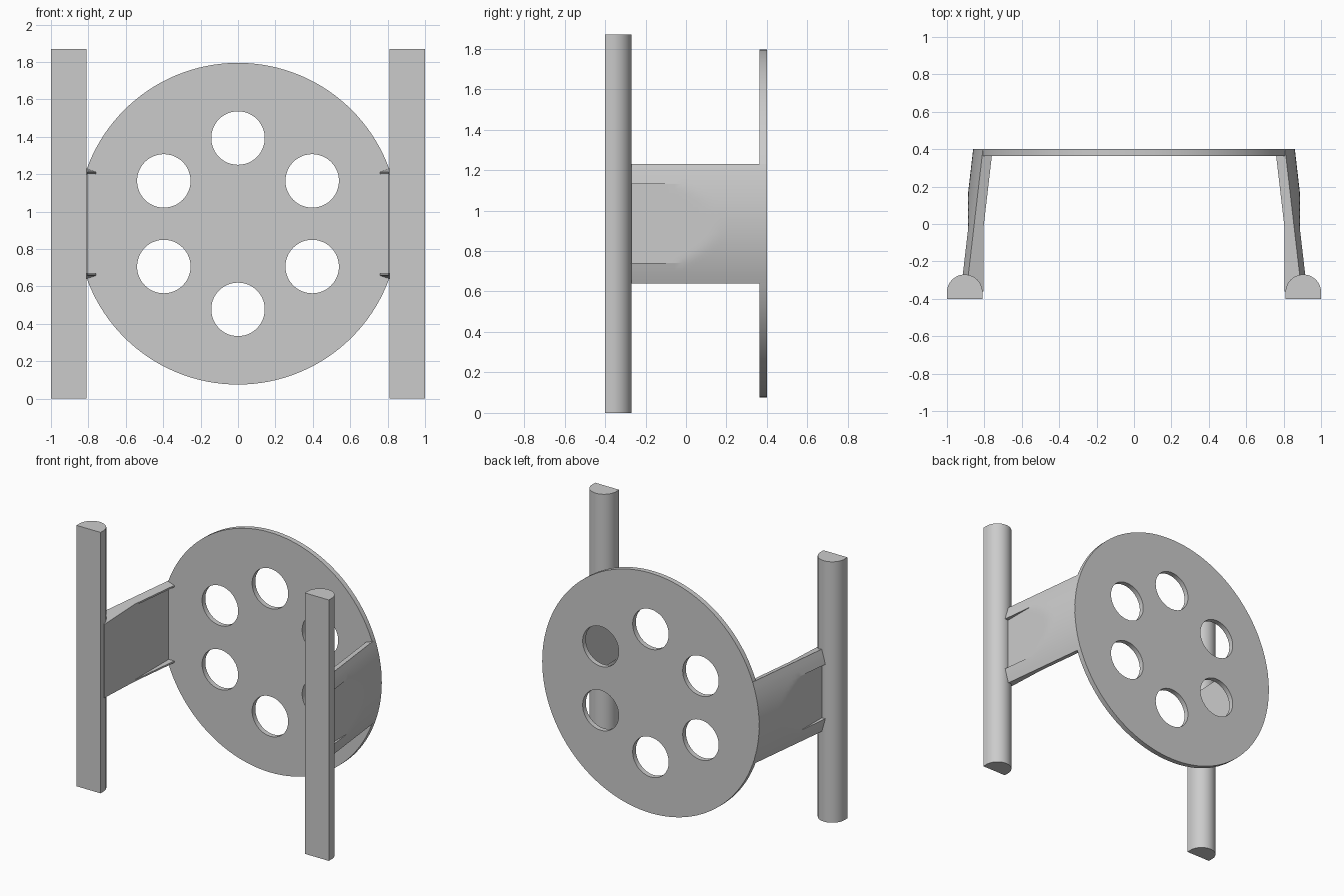
import bpy, bmesh, math

if "Cube" in bpy.data.objects:
    bpy.data.objects.remove(bpy.data.objects["Cube"])

# Overall dimensions
MID_Z = 0.935
DISC_R, DISC_BACK, DISC_THICK = 0.86, 0.4, 0.036
HOLE_R, HOLE_RING = 0.143, 0.458
POST_X, POST_R, POST_FRONT, POST_H = 0.905, 0.095, -0.4, 1.87
ARM_HALF = 0.295          # half height of the arm
SLOPE = 0.116             # outward lean of the arm toward the post
FLAT_IN, FLAT_OUT = 0.805, 0.888

grey = bpy.data.materials.new("plain_grey")
grey.use_nodes = True
colour = (0.6, 0.6, 0.6, 1)
grey.diffuse_color = colour
grey.node_tree.nodes["Principled BSDF"].inputs["Base Color"].default_value = colour


def finish(obj):
    obj.data.materials.clear()
    obj.data.materials.append(grey)
    bpy.ops.object.select_all(action='DESELECT')
    obj.select_set(True)
    bpy.context.view_layer.objects.active = obj
    bpy.ops.object.shade_smooth_by_angle(angle=math.radians(20))


def loft(name, rings):
    """Skin a list of equal-length closed rings and cap both ends."""
    bm = bmesh.new()
    loops = [[bm.verts.new(p) for p in ring] for ring in rings]
    for a, b in zip(loops, loops[1:]):
        for i in range(len(a)):
            j = (i + 1) % len(a)
            bm.faces.new((a[i], a[j], b[j], b[i]))
    bm.faces.new(loops[0])
    bm.faces.new(loops[-1])
    bmesh.ops.remove_doubles(bm, verts=bm.verts, dist=1e-5)
    bmesh.ops.recalc_face_normals(bm, faces=bm.faces)
    mesh = bpy.data.meshes.new(name)
    bm.to_mesh(mesh)
    bm.free()
    obj = bpy.data.objects.new(name, mesh)
    bpy.context.collection.objects.link(obj)
    finish(obj)


# Disc with a ring of six round holes
def circle(curve, cx, cy, r, n):
    spline = curve.splines.new('POLY')
    spline.points.add(n - 1)
    for i, p in enumerate(spline.points):
        a = math.tau * i / n
        p.co = (cx + r * math.cos(a), cy + r * math.sin(a), 0, 1)
    spline.use_cyclic_u = True


curve = bpy.data.curves.new("disc", 'CURVE')
curve.dimensions, curve.fill_mode = '2D', 'BOTH'
curve.extrude = DISC_THICK / 2
circle(curve, 0, 0, DISC_R, 128)
for k in range(6):
    a = math.radians(90 + 60 * k)
    circle(curve, HOLE_RING * math.cos(a), HOLE_RING * math.sin(a), HOLE_R, 48)
disc = bpy.data.objects.new("disc", curve)
bpy.context.collection.objects.link(disc)
disc.rotation_euler.x = math.pi / 2
disc.location = (0, DISC_BACK - DISC_THICK / 2, MID_Z)
bpy.ops.object.select_all(action='DESELECT')
disc.select_set(True)
bpy.context.view_layer.objects.active = disc
bpy.ops.object.convert(target='MESH')
disc = bpy.context.object
bm = bmesh.new()
bm.from_mesh(disc.data)
bmesh.ops.remove_doubles(bm, verts=bm.verts, dist=1e-5)
bmesh.ops.recalc_face_normals(bm, faces=bm.faces)
bm.to_mesh(disc.data)
bm.free()
finish(disc)


# Half-round posts, flat side to the front
def post_ring(side, z):
    cy = POST_FRONT + 0.035
    pts = [(POST_R, POST_FRONT)]
    pts += [(POST_R * math.cos(math.pi * i / 32), cy + POST_R * math.sin(math.pi * i / 32))
            for i in range(33)]
    pts.append((-POST_R, POST_FRONT))
    return [(side * (POST_X + x), y, z) for x, y in pts]


# Arm section: curved outer face trimmed flat between the outer ribs,
# flat inner face with a thin flange along the top and bottom edges
def arm_ring(side, y):
    lean = SLOPE * (DISC_BACK - y)
    rib, flange = 0.195, 0.265

    def arc(dz):
        return math.sqrt(DISC_R ** 2 - dz ** 2) + lean

    inner = min(FLAT_IN, 0.756 + lean)
    edge = ARM_HALF - (arc(ARM_HALF) - inner) * ARM_HALF / DISC_R
    outer = [(arc(dz), dz) for dz in (ARM_HALF, 0.26, 0.23, rib)]
    middle = [(min(FLAT_OUT, arc(rib * i / 8)), rib * i / 8) for i in range(8, -9, -1)]
    lower = [(x, -dz) for x, dz in reversed(outer)]
    flange = min(flange, edge - 0.005)
    inside = [(inner, -edge), (inner, -flange), (FLAT_IN, -flange),
              (FLAT_IN, flange), (inner, flange), (inner, edge)]
    return [(side * x, y, MID_Z + dz) for x, dz in outer + middle + lower + inside]


for side, label in ((1, "left"), (-1, "right")):
    loft(label + "_post", [post_ring(side, 0), post_ring(side, POST_H)])
    stations = [0.398 - 0.0379 * i for i in range(21)]
    loft(label + "_arm", [arm_ring(side, y) for y in stations])
